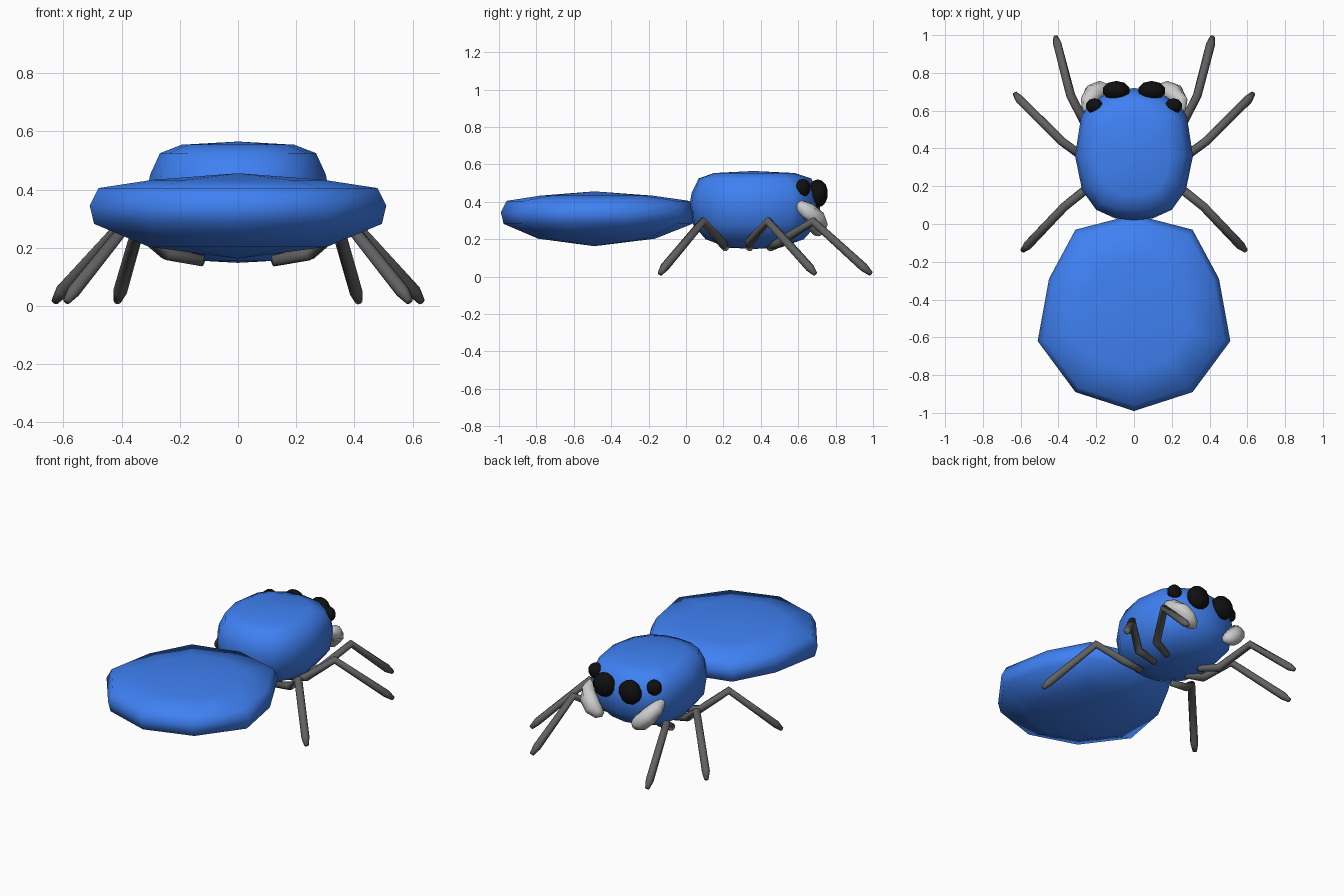
import bpy, bmesh, math
from mathutils import Vector

if "Cube" in bpy.data.objects:
    bpy.data.objects.remove(bpy.data.objects["Cube"])


def material(name, rgb):
    m = bpy.data.materials.new(name)
    m.diffuse_color = (*rgb, 1)
    m.use_nodes = True
    m.node_tree.nodes["Principled BSDF"].inputs["Base Color"].default_value = m.diffuse_color
    return m


BLUE = material("blue", (0.05, 0.22, 0.9))
BLACK = material("black", (0.005, 0.005, 0.005))
DARK = material("dark_grey", (0.12, 0.12, 0.12))
PALE = material("pale_grey", (0.65, 0.65, 0.65))


def finish(name, bm, mat, smooth=True):
    bmesh.ops.recalc_face_normals(bm, faces=bm.faces)
    me = bpy.data.meshes.new(name)
    bm.to_mesh(me)
    bm.free()
    for p in me.polygons:
        p.use_smooth = smooth
    me.materials.append(mat)
    ob = bpy.data.objects.new(name, me)
    bpy.context.collection.objects.link(ob)
    return ob


def skin_rings(bm, rings, start, end):
    """Bridge equal rings of points and close both ends to a single vertex."""
    rows = [[bm.verts.new(p) for p in r] for r in rings]
    n = len(rows[0])
    for a, b in zip(rows, rows[1:]):
        for i in range(n):
            j = (i + 1) % n
            bm.faces.new((a[i], a[j], b[j], b[i]))
    for row, tip in ((rows[0], start), (rows[-1], end)):
        v = bm.verts.new(tip)
        for i in range(n):
            bm.faces.new((row[i], row[(i + 1) % n], v))


def body(name, half, cy, profile, top, bottom):
    """Stack scaled copies of a mirrored plan outline along z."""
    outline = half + [(-x, y) for x, y in half[-2:0:-1]]
    rings = [[(x * s, cy + (y - cy) * s, z) for x, y in outline] for s, z in profile]
    bm = bmesh.new()
    skin_rings(bm, rings, (0, cy, top), (0, cy, bottom))
    return finish(name, bm, BLUE)


def tube(name, pts, radii, mat, sides=8):
    pts = [Vector(p) for p in pts]
    rings = []
    for i, (p, r) in enumerate(zip(pts, radii)):
        d0 = (p - pts[max(i - 1, 0)]).normalized()
        d1 = (pts[min(i + 1, len(pts) - 1)] - p).normalized()
        t = (d0 + d1).normalized()
        u = t.cross(Vector((0.3, -0.6, 1))).normalized()
        v = t.cross(u)
        rings.append([p + r * (u * math.cos(a) + v * math.sin(a))
                      for a in (2 * math.pi * k / sides for k in range(sides))])
    bm = bmesh.new()
    skin_rings(bm, rings, pts[0], pts[-1])
    return finish(name, bm, mat)


def mirrored(points, side):
    return [(x * side, y, z) for x, y, z in points]


# Flattened ten-sided abdomen
body("abdomen",
     [(0, 0.05), (0.31, -0.03), (0.45, -0.29), (0.51, -0.62), (0.31, -0.89), (0, -0.99)],
     -0.49,
     [(0.58, 0.433), (0.94, 0.405), (1.0, 0.345), (0.97, 0.282), (0.6, 0.203)],
     0.456, 0.163)

# Rounded head
body("head",
     [(0, 0.72), (0.14, 0.695), (0.24, 0.63), (0.28, 0.57), (0.312, 0.36),
      (0.275, 0.18), (0.2, 0.075), (0.1, 0.03), (0, 0.02)],
     0.36,
     [(0.62, 0.554), (0.86, 0.525), (0.97, 0.45), (1.0, 0.39),
      (0.95, 0.28), (0.75, 0.2), (0.4, 0.155)],
     0.565, 0.148)

# Eyes: a large and a small one on each side
for side, tag in ((1, "right"), (-1, "left")):
    for size, loc, rad in (("large", (0.093, 0.705, 0.445), (0.076, 0.054, 0.075)),
                           ("small", (0.21, 0.625, 0.475), (0.047, 0.042, 0.048))):
        bm = bmesh.new()
        bmesh.ops.create_uvsphere(bm, u_segments=10, v_segments=7, radius=1)
        for v in bm.verts:
            v.co = Vector((side * loc[0] + v.co.x * rad[0],
                           loc[1] + v.co.y * rad[1], loc[2] + v.co.z * rad[2]))
        finish(f"{size}_eye_{tag}", bm, BLACK)

# Curved jaws with rounded ends
jaw = [(0.247, 0.59, 0.385), (0.246, 0.605, 0.38), (0.24, 0.65, 0.355),
       (0.215, 0.69, 0.315), (0.175, 0.705, 0.275), (0.135, 0.702, 0.25),
       (0.11, 0.695, 0.242)]
# Legs: hip, underside, knee, shin, foot
legs = {
    "front_leg": [(0.12, 0.45, 0.155), (0.24, 0.495, 0.18), (0.335, 0.68, 0.295),
                  (0.405, 0.95, 0.05), (0.415, 0.99, 0.015)],
    "middle_leg": [(0.12, 0.34, 0.155), (0.25, 0.34, 0.185), (0.385, 0.44, 0.295),
                   (0.605, 0.66, 0.05), (0.63, 0.69, 0.015)],
    "rear_leg": [(0.12, 0.21, 0.155), (0.24, 0.195, 0.18), (0.37, 0.09, 0.295),
                 (0.565, -0.115, 0.05), (0.59, -0.14, 0.015)],
}
for side, tag in ((1, "right"), (-1, "left")):
    tube(f"jaw_{tag}", mirrored(jaw, side),
         [0.014, 0.03, 0.045, 0.053, 0.053, 0.038, 0.015], PALE, 10)
    for name, pts in legs.items():
        tube(f"{name}_{tag}", mirrored(pts, side),
             [0.02, 0.025, 0.024, 0.024, 0.013], DARK)
